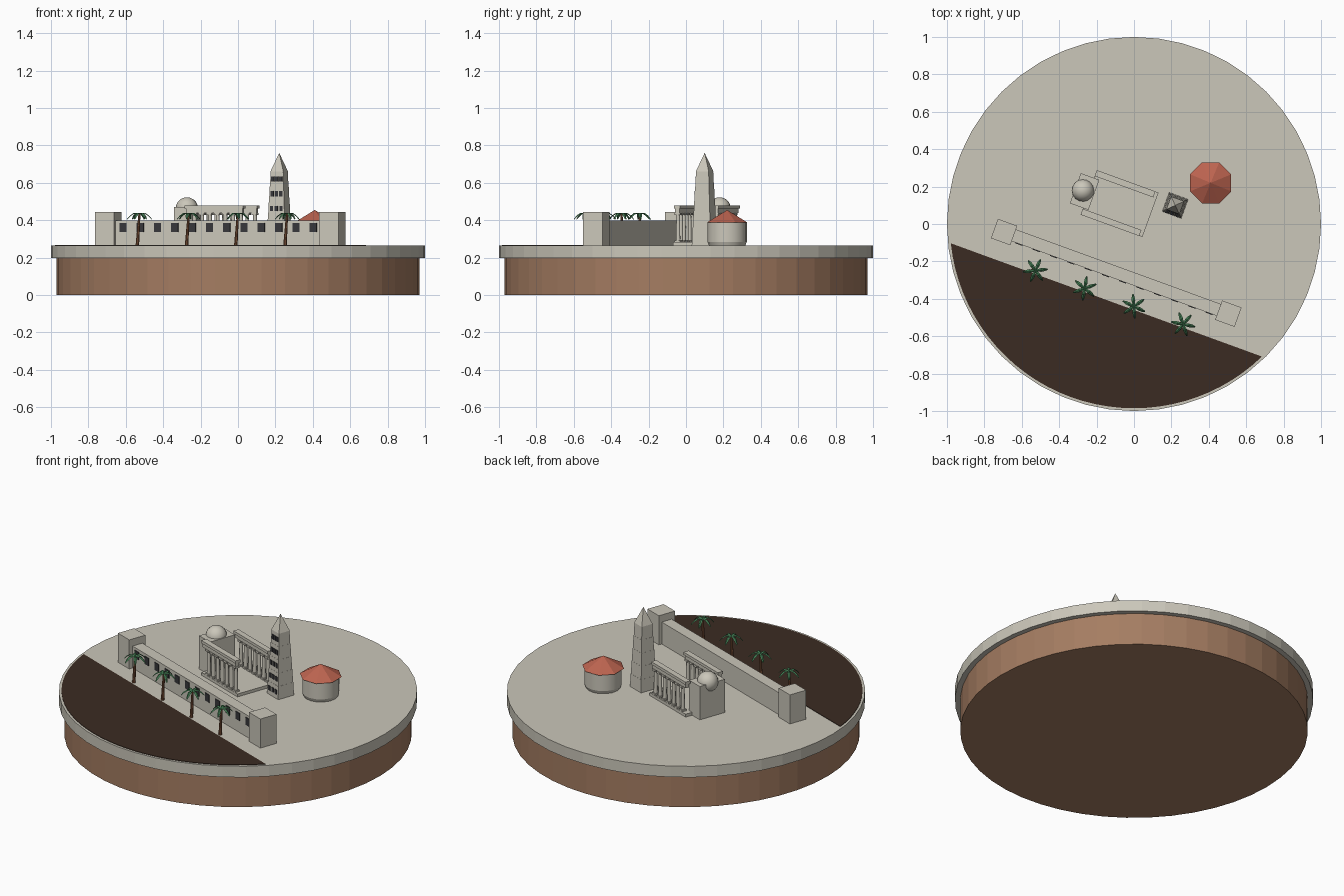
import bpy, bmesh
from math import pi, radians, cos, sin, sqrt, asin
from mathutils import Matrix, Vector

if "Cube" in bpy.data.objects:
    bpy.data.objects.remove(bpy.data.objects["Cube"])

GROUND = 0.265
TURN = Matrix.Rotation(radians(-20), 4, 'Z')   # the whole town is turned on the disc


def material(name, hex_code):
    srgb = [int(hex_code[i:i + 2], 16) / 255 for i in (0, 2, 4)]
    color = [((c + 0.055) / 1.055) ** 2.4 for c in srgb] + [1]
    mat = bpy.data.materials.new(name)
    mat.use_nodes = True
    mat.diffuse_color = color
    mat.node_tree.nodes["Principled BSDF"].inputs["Base Color"].default_value = color
    return mat


STONE = material("pale stone", "cbc7ba")
EARTH = material("brown earth", "a57d62")
DARK = material("dark soil", "3b2b22")
GLASS = material("window dark", "37373a")
ROOF = material("red tile", "bd6450")
LEAF = material("palm green", "457f55")
TRUNK = material("palm trunk", "85573c")


def finish(name, bm, mat, smooth=None, turn=True):
    if turn:
        bm.transform(TURN)
    bmesh.ops.recalc_face_normals(bm, faces=bm.faces)
    mesh = bpy.data.meshes.new(name)
    bm.to_mesh(mesh)
    bm.free()
    mesh.materials.append(mat)
    obj = bpy.data.objects.new(name, mesh)
    bpy.context.collection.objects.link(obj)
    if smooth:
        bpy.ops.object.select_all(action='DESELECT')
        obj.select_set(True)
        bpy.context.view_layer.objects.active = obj
        bpy.ops.object.shade_smooth_by_angle(angle=radians(smooth))
    return obj


def box(bm, x0, x1, y0, y1, z0, z1):
    size = Matrix.Diagonal((x1 - x0, y1 - y0, z1 - z0, 1))
    spot = Matrix.Translation(((x0 + x1) / 2, (y0 + y1) / 2, (z0 + z1) / 2))
    bmesh.ops.create_cube(bm, size=1, matrix=spot @ size)


def cone(bm, x, y, z0, z1, r0, r1, sides, spin=0):
    spot = Matrix.Translation((x, y, (z0 + z1) / 2)) @ Matrix.Rotation(spin, 4, 'Z')
    bmesh.ops.create_cone(bm, cap_ends=True, segments=sides, radius1=r0, radius2=r1,
                          depth=z1 - z0, matrix=spot)


# Round base and stone disc
bm = bmesh.new()
cone(bm, 0, 0, 0, 0.2, 0.97, 0.97, 48)
finish("earth_base", bm, EARTH, turn=False)
bm = bmesh.new()
cone(bm, 0, 0, 0.197, GROUND, 1, 1, 48)
finish("ground_disc", bm, STONE, turn=False)

# Dark segment in front of the town wall
bm = bmesh.new()
radius, chord = 0.985, -0.432
start = asin(chord / radius)
arc = [start - (pi + 2 * start) * i / 32 for i in range(33)]
low = bm.faces.new([bm.verts.new((radius * cos(a), radius * sin(a), GROUND - 0.002)) for a in arc])
raised = bmesh.ops.extrude_face_region(bm, geom=[low])["geom"]
bmesh.ops.translate(bm, vec=(0, 0, 0.005), verts=[v for v in raised if isinstance(v, bmesh.types.BMVert)])
finish("dark_shore", bm, DARK)

# Town wall, end towers and windows
bm = bmesh.new()
box(bm, -0.6, 0.6, -0.31, -0.243, GROUND, 0.4)
finish("town_wall", bm, STONE)
for side, name in ((-1, "right_wall_tower"), (1, "left_wall_tower")):
    bm = bmesh.new()
    x = side * 0.638
    box(bm, x - 0.055, x + 0.055, -0.333, -0.223, GROUND, 0.444)
    finish(name, bm, STONE)
bm = bmesh.new()
for i in range(12):
    x = -0.541 + 0.0984 * i
    box(bm, x - 0.02, x + 0.02, -0.314, -0.307, 0.338, 0.385)
finish("wall_windows", bm, GLASS)

# Temple: platform, two colonnades, rear block with dome
bm = bmesh.new()
box(bm, -0.285, 0.066, -0.05, 0.202, GROUND, 0.283)
finish("temple_platform", bm, STONE)
for y, name in ((-0.034, "front_colonnade"), (0.186, "rear_colonnade")):
    bm = bmesh.new()
    for i in range(7):
        x = -0.235 + 0.044 * i
        cone(bm, x, y, 0.283, 0.432, 0.012, 0.010, 10)
        for z0, z1 in ((0.283, 0.293), (0.428, 0.44)):
            box(bm, x - 0.015, x + 0.015, y - 0.015, y + 0.015, z0, z1)
    finish(name, bm, STONE, smooth=40)
    bm = bmesh.new()
    box(bm, -0.28, 0.042, y - 0.012, y + 0.012, 0.44, 0.463)
    box(bm, -0.285, 0.048, y - 0.017, y + 0.017, 0.463, 0.48)
    finish(name.replace("colonnade", "entablature"), bm, STONE)
bm = bmesh.new()
box(bm, -0.36, -0.255, -0.013, 0.158, GROUND, 0.47)
finish("temple_block", bm, STONE)
bm = bmesh.new()
bmesh.ops.create_uvsphere(bm, u_segments=16, v_segments=10, radius=0.06,
                          matrix=Matrix.Translation((-0.318, 0.075, 0.463)))
finish("temple_dome", bm, STONE, smooth=60)

# Stepped tower with spire
TX, TY, TIER = 0.173, 0.169, 0.079
bm, panes = bmesh.new(), bmesh.new()
for i in range(5):
    half = 0.054 - 0.0038 * i
    z = GROUND + TIER * i
    cone(bm, TX, TY, z, z + TIER, half * sqrt(2), (half - 0.003) * sqrt(2), 4, pi / 4)
    for k in (-1, 0, 1):
        x = TX + k * half * 0.58
        box(panes, x - 0.009, x + 0.009, TY - half - 0.002, TY - half + 0.004, z + 0.026, z + 0.054)
cone(bm, TX, TY, 0.66, 0.76, 0.037 * sqrt(2), 0, 4, pi / 4)
finish("stepped_tower", bm, STONE)
finish("tower_windows", panes, GLASS)

# Round house with tiled roof
HX, HY = 0.41, 0.22
bm = bmesh.new()
cone(bm, HX, HY, GROUND, 0.285, 0.097, 0.105, 16)
cone(bm, HX, HY, 0.285, 0.39, 0.105, 0.105, 16)
finish("round_house", bm, STONE, smooth=40, turn=False)
bm = bmesh.new()
cone(bm, HX, HY, 0.387, 0.455, 0.119, 0, 8, pi / 8)
finish("round_house_roof", bm, ROOF, turn=False)


# Palms along the shore
def frond(bm, top, angle):
    out = Vector((cos(angle), sin(angle), 0))
    across = Vector((-sin(angle), cos(angle), 0))
    rows = []
    for reach, drop, width in ((0, 0, 0.004), (0.03, 0.002, 0.010), (0.05, -0.012, 0.008), (0.066, -0.03, 0.003)):
        mid = top + out * reach + Vector((0, 0, drop))
        under = Vector((0, 0, -0.005))
        rows.append([bm.verts.new(p) for p in (mid - across * width + under, mid, mid + across * width + under)])
    for a, b in zip(rows, rows[1:]):
        for k in (0, 1):
            bm.faces.new((a[k], a[k + 1], b[k + 1], b[k]))


for n in range(4):
    x, y = -0.41 + 0.28 * n, -0.414
    bm = bmesh.new()
    cone(bm, 0, 0, GROUND, 0.435, 0.010, 0.006, 8)
    for v in bm.verts:                      # slight lean towards the crown
        v.co += Vector((x - 0.012 * (0.435 - v.co.z) / 0.17, y, 0))
    finish(f"palm_trunk_{n + 1}", bm, TRUNK, smooth=40)
    bm = bmesh.new()
    for k in range(6):
        frond(bm, Vector((x, y, 0.438)), k * pi / 3 + 0.45 + 0.25 * n)
    finish(f"palm_fronds_{n + 1}", bm, LEAF)
